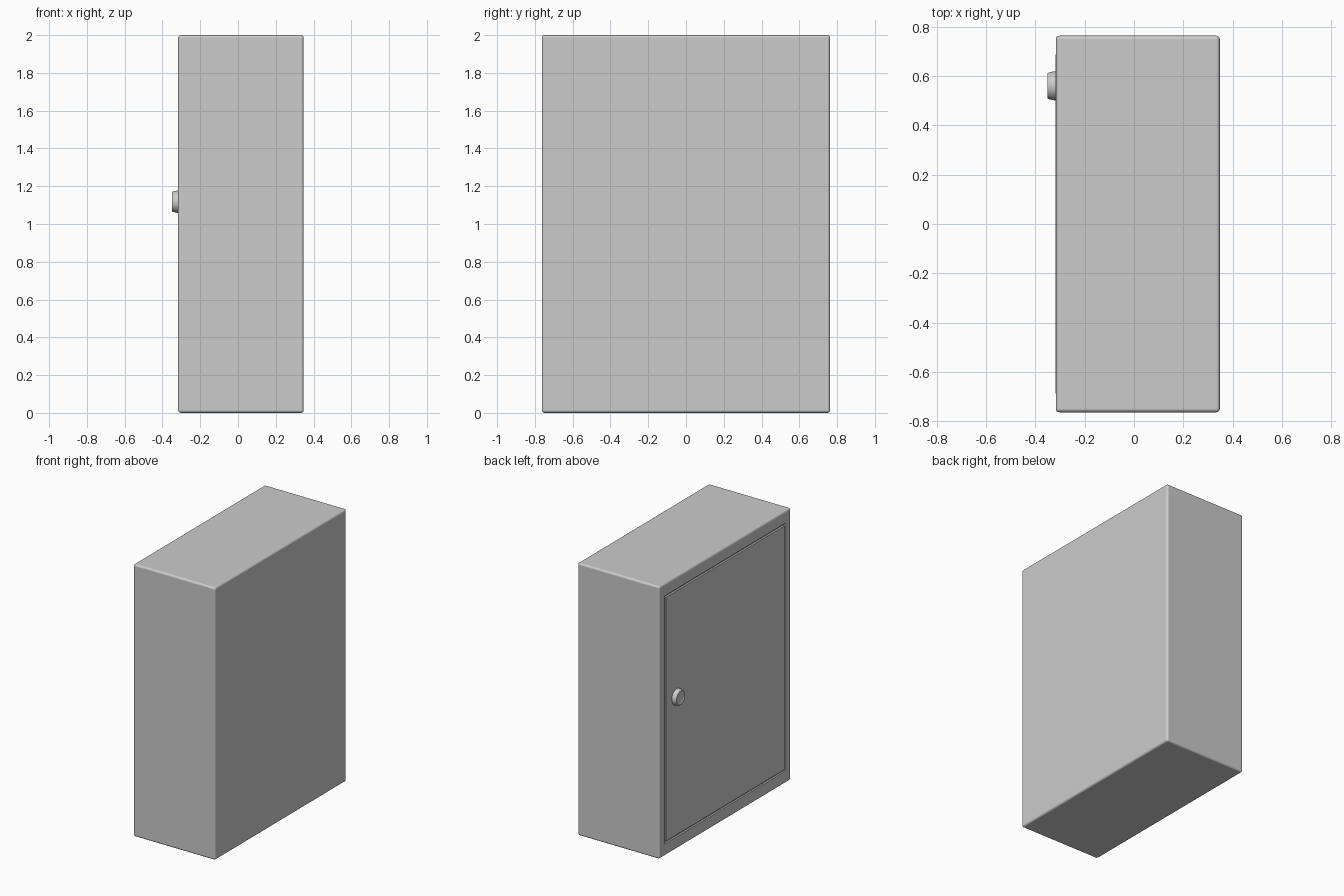
import bpy, bmesh, math
from mathutils import Matrix

if "Cube" in bpy.data.objects:
    bpy.data.objects.remove(bpy.data.objects["Cube"])

FRONT_X, BACK_X = -0.317, 0.348   # door side, plain side
HALF_Y, TOP = 0.763, 2.0
DEPTH = 0.012                     # depth of the door recess


def finish(bm, name, bevel=0.0, segments=3):
    bmesh.ops.recalc_face_normals(bm, faces=bm.faces)
    mesh = bpy.data.meshes.new(name)
    bm.to_mesh(mesh)
    bm.free()
    ob = bpy.data.objects.new(name, mesh)
    bpy.context.collection.objects.link(ob)
    bpy.ops.object.select_all(action='DESELECT')
    ob.select_set(True)
    bpy.context.view_layer.objects.active = ob
    if bevel:
        mod = ob.modifiers.new("rounded_edges", 'BEVEL')
        mod.width, mod.segments, mod.limit_method = bevel, segments, 'ANGLE'
        mod.harden_normals = True
    bpy.ops.object.shade_smooth_by_angle(angle=math.radians(35))
    return ob


def box(bm, lo, hi):
    size = [b - a for a, b in zip(lo, hi)]
    mid = [(a + b) / 2 for a, b in zip(lo, hi)]
    m = Matrix.Translation(mid) @ Matrix.Diagonal((*size, 1))
    return bmesh.ops.create_cube(bm, size=1, matrix=m)["verts"]


# Cabinet body with a shallow recess for the door
door_y, door_z0, door_z1 = 0.703, 0.09, 1.91
bm = bmesh.new()
box(bm, (FRONT_X, -HALF_Y, 0), (BACK_X, HALF_Y, TOP))
face = min(bm.faces, key=lambda f: f.calc_center_median().x)
bmesh.ops.inset_region(bm, faces=[face], thickness=0.06)
for v in face.verts:
    v.co.y = math.copysign(door_y, v.co.y)
    v.co.z = door_z1 if v.co.z > 1 else door_z0
floor = bmesh.ops.extrude_discrete_faces(bm, faces=[face])["faces"][0]
bmesh.ops.translate(bm, verts=floor.verts, vec=(DEPTH, 0, 0))
body = finish(bm, "cabinet_body")

# Round only the outer edges of the cabinet
bev = body.data.attributes.new("bevel_weight_edge", 'FLOAT', 'EDGE')
vs = body.data.vertices
for e in body.data.edges:
    bev.data[e.index].value = float(all(abs(vs[i].co.y) > HALF_Y - 0.001 for i in e.vertices))
mod = body.modifiers.new("rounded_edges", 'BEVEL')
mod.width, mod.segments, mod.limit_method = 0.015, 4, 'WEIGHT'
mod.harden_normals = True

# Door panel, leaving a thin groove around it
gap = 0.014
bm = bmesh.new()
box(bm, (FRONT_X - 0.001, -door_y + gap, door_z0 + gap),
    (FRONT_X + DEPTH + 0.004, door_y - gap, door_z1 - gap))
finish(bm, "door_panel", bevel=0.004, segments=2)

# Tapered round knob, turned around the x axis
profile = [(0.059, -0.31), (0.059, -0.322), (0.054, -0.346),
           (0.051, -0.35), (0.047, -0.35), (0.044, -0.348), (0, -0.348)]
bm = bmesh.new()
pts = [bm.verts.new((x, 0.56 + r, 1.118)) for r, x in profile]
edges = [bm.edges.new(p) for p in zip(pts, pts[1:])]
bmesh.ops.spin(bm, geom=pts + edges, cent=(0, 0.56, 1.118), axis=(1, 0, 0),
               angle=math.tau, steps=32)
bmesh.ops.remove_doubles(bm, verts=bm.verts, dist=0.0005)
finish(bm, "door_knob")
